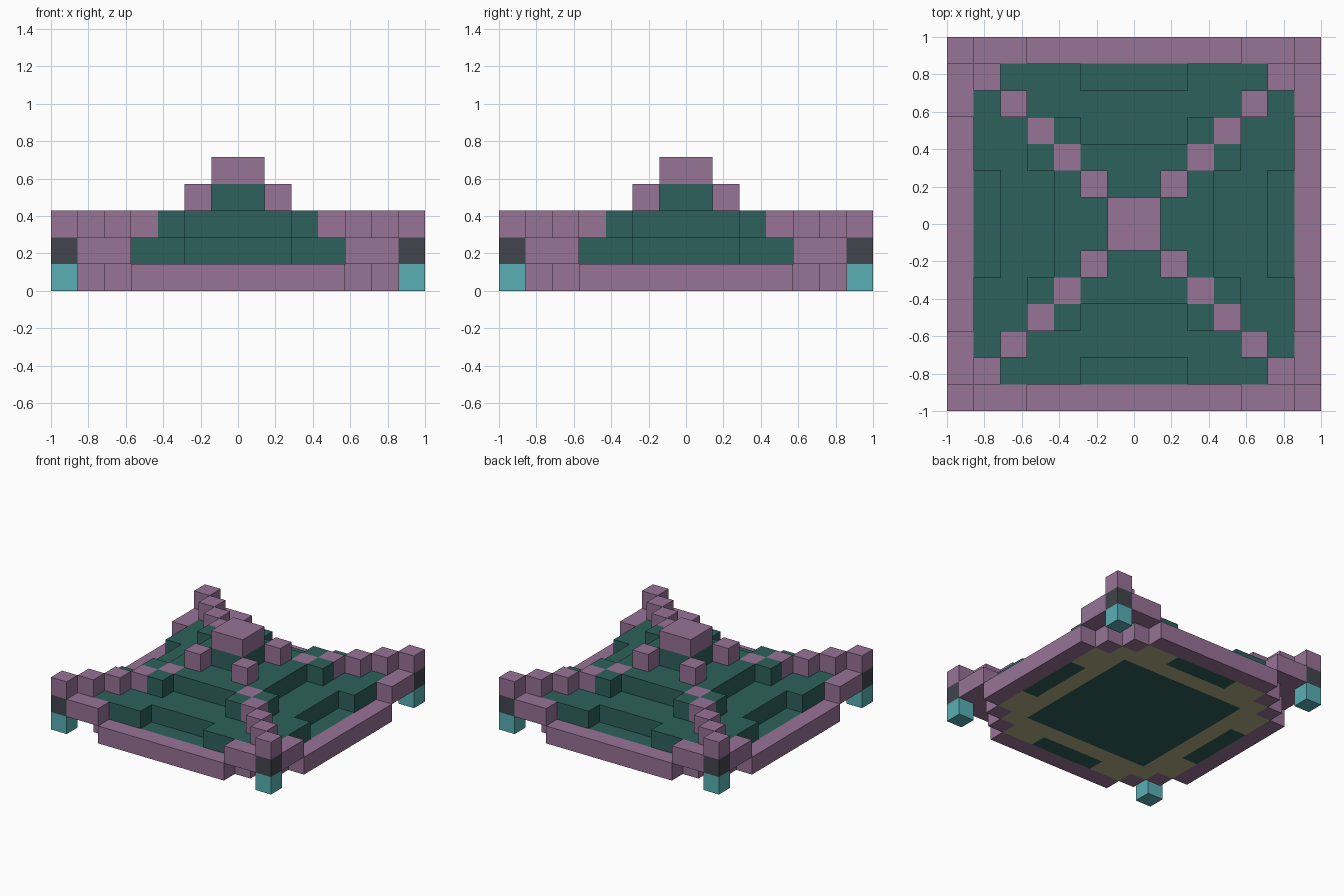
import bpy
import bmesh
from mathutils import Matrix, Vector
from math import radians

if "Cube" in bpy.data.objects:
    bpy.data.objects.remove(bpy.data.objects["Cube"], do_unlink=True)

U = 1 / 7  # block size


def material(name, r, g, b):
    col = [((c / 255 + 0.055) / 1.055) ** 2.4 for c in (r, g, b)] + [1]
    m = bpy.data.materials.new(name)
    m.use_nodes = True
    m.diffuse_color = col
    m.node_tree.nodes["Principled BSDF"].inputs["Base Color"].default_value = col
    return m


PURPLE = material("mauve_wood", 151, 115, 150)
GREEN = material("dark_green_tile", 45, 97, 91)
TEAL = material("teal_lamp", 88, 175, 181)
DARK = material("charcoal", 65, 69, 77)
OLIVE = material("pale_olive_wood", 180, 175, 130)


def part(name, mat, level, rects, turns=4):
    """Blocks one layer tall from (x0, x1, y0, y1), repeated around z."""
    bm = bmesh.new()
    for x0, x1, y0, y1 in rects:
        for k in range(turns):
            box = (Matrix.Scale(U, 4) @ Matrix.Rotation(radians(90 * k), 4, "Z")
                   @ Matrix.Translation(((x0 + x1) / 2, (y0 + y1) / 2, level + 0.5))
                   @ Matrix.Diagonal(Vector((x1 - x0, y1 - y0, 1, 1))))
            bmesh.ops.create_cube(bm, size=1, matrix=box)
    me = bpy.data.meshes.new(name)
    bm.to_mesh(me)
    bm.free()
    me.materials.append(mat)
    ob = bpy.data.objects.new(name, me)
    bpy.context.collection.objects.link(ob)


def square(h):
    return [(-h, h, -h, h)]


def pair(x0, x1, y0, y1):
    return [(x0, x1, y0, y1), (-x1, -x0, y0, y1)]


def hip(i):
    return (i, i + 1, -i - 1, -i)


# Eaves: long beams, stepped inner corners and raised ends
part("eave_beams", PURPLE, 0, [(-4, 4, -7, -6)])
part("eave_steps", PURPLE, 0, pair(4, 5, -6, -5))
part("raised_eaves", PURPLE, 1, pair(4, 6, -7, -6))

# Hanging corner lamps
part("corner_lamps", TEAL, 0, [hip(6)])
part("lamp_hangers", DARK, 1, [hip(6)])

# Underside: wooden ceiling frame around the tiles
part("ceiling_frame", OLIVE, 0, [(-5, 4, -5, -4)] + pair(2, 4, -6, -5))
part("ceiling_centre", GREEN, 0, square(4), 1)
part("lower_tiles", GREEN, 0, [(-2, 2, -6, -5)])

# Stepped roof tiers, each set back in the middle of its sides
part("first_tier", GREEN, 1, square(5), 1)
part("first_tier_sides", GREEN, 1, pair(2, 5, -6, -5))
part("second_tier", GREEN, 2, square(2), 1)
part("second_tier_sides", GREEN, 2, [(-2, 2, -3, -2)] + pair(2, 3, -4, -3))
part("third_tier", GREEN, 3, square(1), 1)

# Diagonal hip ridges and top cap
part("hip_supports", PURPLE, 1, [hip(5)])
part("hip_ridges", PURPLE, 2, [hip(i) for i in range(2, 7)])
part("upper_hips", PURPLE, 3, [hip(1)])
part("roof_cap", PURPLE, 4, square(1), 1)
